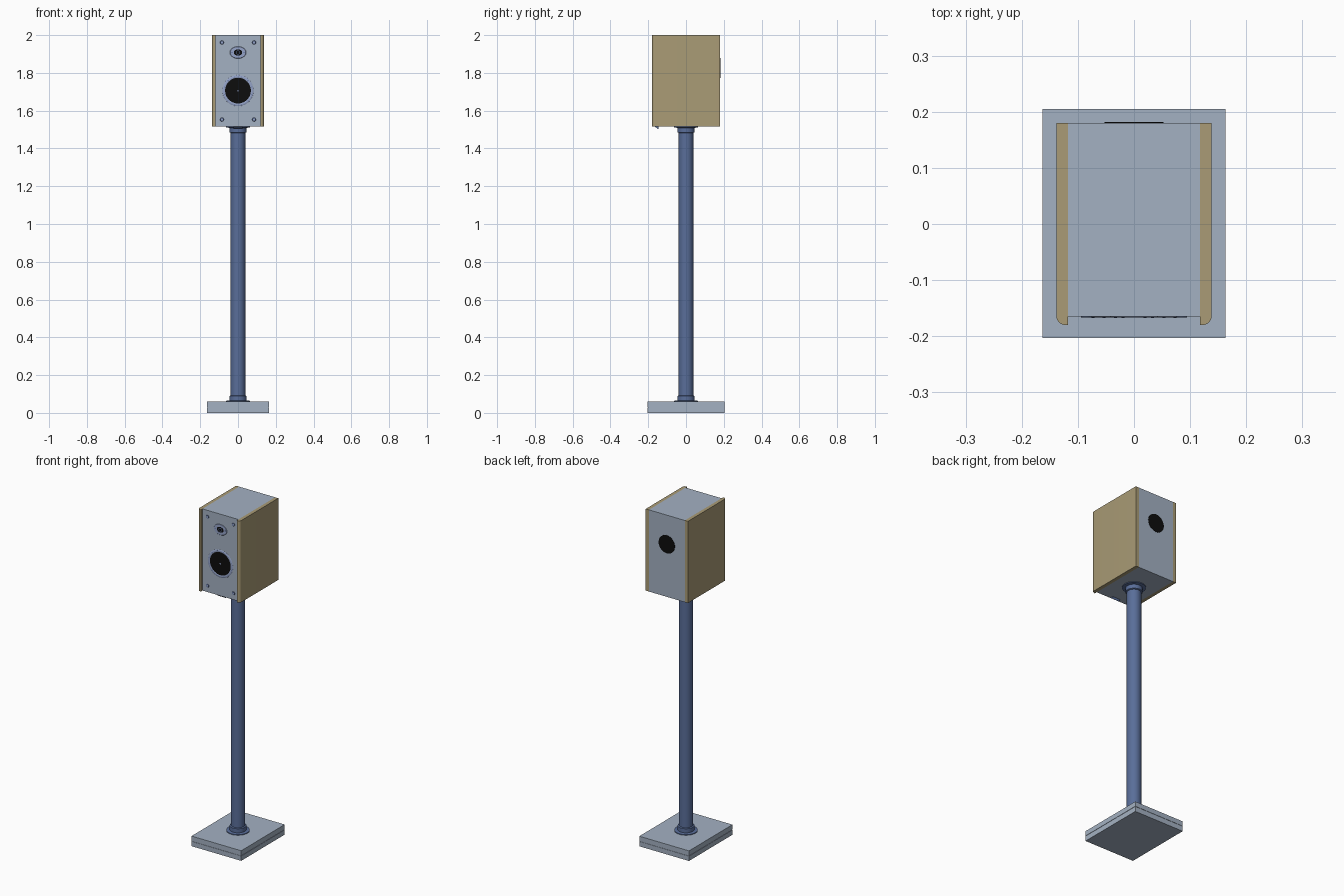
import bpy, bmesh, math
from mathutils import Matrix

if "Cube" in bpy.data.objects:
    bpy.data.objects.remove(bpy.data.objects["Cube"], do_unlink=True)


def material(name, r, g, b):
    m = bpy.data.materials.new(name)
    m.use_nodes = True
    m.diffuse_color = (r, g, b, 1)
    m.node_tree.nodes["Principled BSDF"].inputs["Base Color"].default_value = (r, g, b, 1)
    return m


GREY = material("pale blue grey", 0.37, 0.44, 0.54)
WOOD = material("tan wood", 0.40, 0.33, 0.18)
BLUE = material("steel blue", 0.10, 0.155, 0.32)
TRIM = material("light blue trim", 0.30, 0.37, 0.58)
BLACK = material("black", 0.004, 0.004, 0.004)


def finish(name, bm, mat, smooth=False):
    bmesh.ops.recalc_face_normals(bm, faces=bm.faces)
    me = bpy.data.meshes.new(name)
    bm.to_mesh(me)
    bm.free()
    me.materials.append(mat)
    ob = bpy.data.objects.new(name, me)
    bpy.context.collection.objects.link(ob)
    if smooth:
        bpy.ops.object.select_all(action="DESELECT")
        ob.select_set(True)
        bpy.context.view_layer.objects.active = ob
        bpy.ops.object.shade_smooth_by_angle(angle=math.radians(35))
    return ob


def box(name, lo, hi, mat):
    bm = bmesh.new()
    bmesh.ops.create_cube(bm, size=1)
    for v in bm.verts:
        v.co = [(a + b) / 2 + c * (b - a) for a, b, c in zip(lo, hi, v.co)]
    return finish(name, bm, mat)


def prism(name, outline, z0, z1, mat):
    bm = bmesh.new()
    face = bm.faces.new([bm.verts.new((x, y, z0)) for x, y in outline])
    top = bmesh.ops.extrude_face_region(bm, geom=[face])["geom"]
    verts = [g for g in top if isinstance(g, bmesh.types.BMVert)]
    bmesh.ops.translate(bm, verts=verts, vec=(0, 0, z1 - z0))
    return finish(name, bm, mat, True)


def turned(name, profile, mat, place=Matrix(), n=48, closed=False):
    """Spin (radius, height) points round the z axis, then place the result."""
    bm = bmesh.new()
    pts = [bm.verts.new((r, 0, h)) for r, h in profile]
    pairs = list(zip(pts, pts[1:]))
    if closed:
        pairs.append((pts[-1], pts[0]))
    edges = [bm.edges.new(p) for p in pairs]
    bmesh.ops.spin(bm, geom=pts + edges, axis=(0, 0, 1), cent=(0, 0, 0),
                   angle=math.tau, steps=n)
    bmesh.ops.remove_doubles(bm, verts=bm.verts, dist=1e-5)
    bm.transform(place)
    return finish(name, bm, mat, True)


def front(x, z, sx=1, sz=1):
    """Frame on the baffle whose local z points out of the front."""
    return (Matrix.Translation((x, -0.165, z)) @ Matrix.Rotation(math.pi / 2, 4, "X")
            @ Matrix.Diagonal((sx, sz, 1, 1)))


def disc(r, h):
    return [(0, 0), (r, 0), (r, h), (0, h)]


# Base: two stacked slabs with a fine shadow gap
box("base_lower_slab", (-0.163, -0.203, 0), (0.163, 0.205, 0.0285), GREY)
box("base_gap", (-0.161, -0.201, 0.0285), (0.161, 0.203, 0.0315), GREY)
box("base_upper_slab", (-0.163, -0.203, 0.0315), (0.163, 0.205, 0.06), GREY)

# Column with a flanged collar at each end
turned("column", [(0, 0.06), (0.0385, 0.06), (0.0385, 1.515), (0, 1.515)], BLUE)
collar = [(0, 0), (0.063, 0), (0.063, 0.004), (0.045, 0.006), (0.045, 0.03), (0.0385, 0.033)]
turned("lower_collar", collar, BLUE, Matrix.Translation((0, 0, 0.06)))
turned("upper_collar", collar, BLUE,
       Matrix.Translation((0, 0, 1.515)) @ Matrix.Rotation(math.pi, 4, "X"))

# Cabinet with wooden cheeks rounded at the outer front corner
box("cabinet", (-0.118, -0.165, 1.515), (0.118, 0.18, 2), GREY)
arc = [(0.122 + 0.0165 * math.cos(a), -0.1635 - 0.0165 * math.sin(a))
       for a in (math.pi / 2 * i / 8 for i in range(9))]
cheek = [(0.118, 0.18), (0.1385, 0.18)] + arc + [(0.118, -0.18)]
for side, s in (("left", 1), ("right", -1)):
    prism(side + "_cheek", [(s * x, y) for x, y in cheek], 1.515, 2, WOOD)

# Woofer: trim ring, black cone and centre pin
woofer = front(0, 1.706)
turned("woofer_ring", [(0.068, 0), (0.082, 0), (0.08, 0.0015), (0.07, 0.002), (0.068, 0.001)],
       TRIM, woofer, 64, True)
turned("woofer_cone", disc(0.069, 0.001), BLACK, woofer, 64)
turned("woofer_pin", disc(0.004, 0.002), TRIM, woofer, 16)
for i in range(12):
    a = math.tau * (i + 0.5) / 12
    turned("woofer_bolt", disc(0.0025, 0.0025), BLUE,
           front(0.0755 * math.cos(a), 1.706 + 0.0755 * math.sin(a)), 10)

# Tweeter: oval plate, black centre and pale dome ring
turned("tweeter_plate", [(0.022, 0), (0.043, 0), (0.041, 0.0015), (0.022, 0.0015)],
       TRIM, front(0, 1.908, 1, 0.74), 48, True)
turned("tweeter_cone", disc(0.023, 0.001), BLACK, front(0, 1.908, 1, 0.74))
turned("tweeter_ring", [(0.008, 0), (0.011, 0), (0.011, 0.002), (0.008, 0.002)],
       BLUE, front(0, 1.908), 24, True)
for s in (-1, 1):
    turned("tweeter_bolt", disc(0.003, 0.0025), BLUE, front(s * 0.033, 1.908), 12)

# Corner screws on the baffle
for x in (-0.085, 0.085):
    for z in (1.553, 1.961):
        turned("screw_rim", [(0.006, 0), (0.01, 0), (0.009, 0.0015), (0.006, 0.0015)],
               BLUE, front(x, z), 20, True)
        turned("screw_head", disc(0.0065, 0.001), TRIM, front(x, z), 16)

# Round port on the back
turned("rear_port", disc(0.053, 0.0015), BLACK,
       Matrix.Translation((0, 0.18, 1.827)) @ Matrix.Rotation(-math.pi / 2, 4, "X"))

# Small wedge tab under the front edge
bm = bmesh.new()
ends = [[bm.verts.new((x, y, z)) for y, z in ((-0.165, 1.515), (-0.145, 1.515), (-0.147, 1.502))]
        for x in (-0.024, 0.024)]
for e in ends:
    bm.faces.new(e)
for i in range(3):
    j = (i + 1) % 3
    bm.faces.new((ends[0][i], ends[0][j], ends[1][j], ends[1][i]))
finish("front_tab", bm, BLUE)
